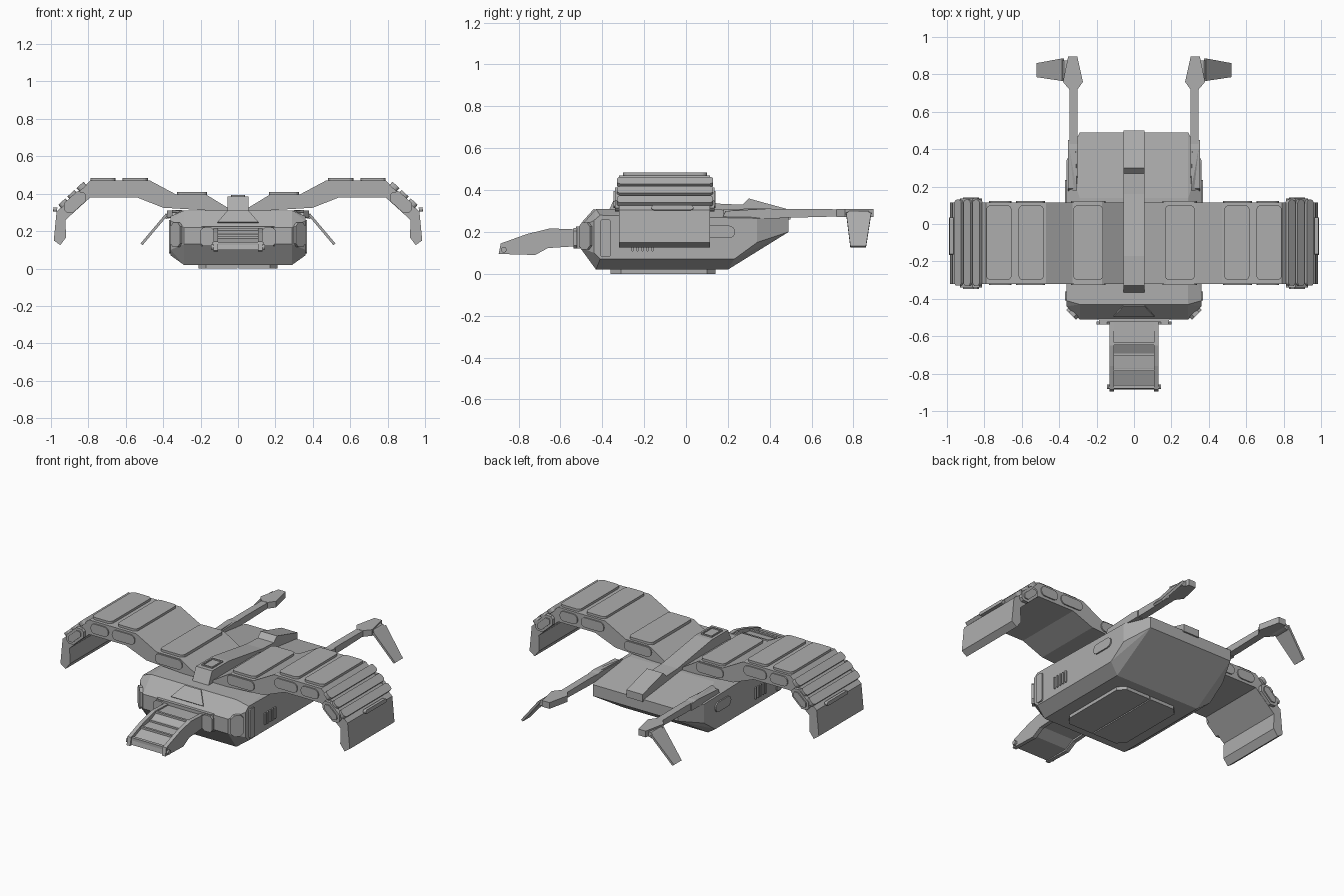
import bpy, bmesh, math
from mathutils import Vector

cube = bpy.data.objects.get("Cube")
if cube:
    bpy.data.objects.remove(cube)

grey = bpy.data.materials.new("plain_grey")
grey.use_nodes = True
grey.diffuse_color = (0.42, 0.42, 0.42, 1)
grey.node_tree.nodes["Principled BSDF"].inputs["Base Color"].default_value = (0.42, 0.42, 0.42, 1)

X, Y, Z = Vector((1, 0, 0)), Vector((0, 1, 0)), Vector((0, 0, 1))


def finish(name, bm, mirror=False, bevel=0):
    bmesh.ops.recalc_face_normals(bm, faces=bm.faces)
    mesh = bpy.data.meshes.new(name)
    bm.to_mesh(mesh)
    bm.free()
    mesh.materials.append(grey)
    ob = bpy.data.objects.new(name, mesh)
    bpy.context.collection.objects.link(ob)
    if bevel:
        mod = ob.modifiers.new("bevel", 'BEVEL')
        mod.width, mod.segments = bevel, 1
    if mirror:
        ob.modifiers.new("mirror", 'MIRROR')
    return ob


def extrude(name, points, depth, mirror=False, bevel=0):
    """Close a loop of 3D points and sweep it along a vector."""
    bm = bmesh.new()
    face = bm.faces.new([bm.verts.new(p) for p in points])
    moved = bmesh.ops.extrude_face_region(bm, geom=[face], use_keep_orig=True)
    for v in moved["geom"]:
        if isinstance(v, bmesh.types.BMVert):
            v.co += depth
    return finish(name, bm, mirror, bevel)


def side_prism(name, profile, x0, x1, mirror=False, bevel=0):
    return extrude(name, [Vector((x0, y, z)) for y, z in profile], X * (x1 - x0), mirror, bevel)


def front_prism(name, profile, y0, y1, mirror=False, bevel=0):
    return extrude(name, [Vector((x, y0, z)) for x, z in profile], Y * (y1 - y0), mirror, bevel)


def plan_prism(name, profile, z0, z1, mirror=False, bevel=0):
    return extrude(name, [Vector((x, y, z0)) for x, y in profile], Z * (z1 - z0), mirror, bevel)


def rect(a0, b0, a1, b1):
    return [(a0, b0), (a1, b0), (a1, b1), (a0, b1)]


def plate(name, centre, u, v, w, h, r, t, mirror=True, steps=4):
    """Rounded rectangle standing t proud of the surface spanned by u and v."""
    u, v = u.normalized(), v.normalized()
    n = u.cross(v)
    pts = []
    for k, (sx, sy) in enumerate([(1, 1), (-1, 1), (-1, -1), (1, -1)]):
        for i in range(steps + 1):
            a = math.pi / 2 * (k + i / steps)
            pts.append(Vector(centre) - n * 0.005
                       + u * (sx * (w / 2 - r) + r * math.cos(a))
                       + v * (sy * (h / 2 - r) + r * math.sin(a)))
    return extrude(name, pts, n * (t + 0.005), mirror)


# Main hull: faceted body with chamfered nose, shoulders and upswept tail
bm = bmesh.new()
half = [(.29, -.43, .31), (.29, .14, .31), (.29, .49, .27), (.29, .49, .2),
        (.36, -.44, .255), (.36, .34, .265), (.36, -.44, .10), (.36, .23, .07),
        (.36, .34, .15), (.29, -.51, .22), (.29, -.51, .13),
        (.29, -.43, .02), (.29, .2, .02), (.36, -.41, .07), (.36, -.41, .28)]
for p in half:
    for s in (1, -1):
        bm.verts.new((s * p[0], p[1], p[2]))
bmesh.ops.convex_hull(bm, input=bm.verts)
bmesh.ops.dissolve_limit(bm, angle_limit=0.05, verts=bm.verts, edges=bm.edges)
finish("hull", bm)

# Belly doors
plan_prism("belly_door", [(.004, -.36), (.17, -.36), (.21, -.31), (.21, .10), (.17, .14), (.004, .14)],
           0, .03, True)

# Nose hatch, corner armour pads and side details
slope = Vector((0, .08, .09)).normalized()
hatch = [Vector((x, -.51, .22)) + slope * d for x, d in [(-.11, .03), (.11, .03), (.055, .115), (-.055, .115)]]
extrude("nose_hatch", hatch, X.cross(slope) * .008)
plate("corner_pad", (.325, -.475, .18), Vector((.07, .07, 0)), Z, .075, .13, .02, .015, steps=1)
plate("cheek_panel", (.36, -.385, .17), Y, Z, .05, .18, .012, .008)
plate("side_capsule", (.36, .16, .2), Y, Z, .15, .06, .03, .008)
for i in range(5):
    plate("side_vent", (.36, -.255 + i * .024, .145), Y, Z, .012, .075, .004, .008, steps=1)

# Dorsal spine with a raised front block and rear step
side_prism("spine", [(-.37, .30), (-.33, .385), (-.17, .385), (.16, .335), (.27, .33), (.30, .36),
                     (.39, .335), (.5, .305), (.5, .26), (-.30, .28)], -.055, .055)
for x in (-.034, .034):
    plate("spine_window_side", (x, -.25, .385), X, Y, .008, .1, .002, .007, False, 1)
for y in (-.3, -.2):
    plate("spine_window_end", (0, y, .385), X, Y, .076, .008, .002, .007, False, 1)

# Gull wings, bent down at the tips
wing = [(0, .325), (.055, .325), (.17, .395), (.33, .395), (.47, .47), (.79, .47), (.97, .305),
        (.985, .15), (.95, .125), (.92, .165), (.922, .26), (.79, .38), (.54, .38), (.40, .325),
        (.15, .31), (0, .31)]
front_prism("wing", wing, -.32, .115, True)

# Wing top panels
for x, z, w in [(.245, .395, .16), (.55, .47, .135), (.722, .47, .135)]:
    plate("wing_panel", (x, -.1, z), X, Y, w, .4, .025, .014)

# Capsule plates on both wing edges
for x, z, w in [(.245, .36, .185), (.553, .427, .155), (.715, .427, .12)]:
    plate("wing_front_capsule", (x, -.32, z), X, Z, w, .06, .028, .007)
    plate("wing_rear_capsule", (x, .115, z), -X, Z, w, .06, .028, .007)

# Angled wing shoulder: ribs on top, end blocks front and back, slim slot below
up = Vector((-.18, 0, .165))
for f in (.13, .4, .67):
    c = Vector((.97, -.1, .305)) + up * (f + .1)
    rib = plate("wing_rib", c, Y, up, .46, .05, .018, .02)
top = up.normalized()
for name, y, u in [("shoulder_block_front", -.32, -top), ("shoulder_block_rear", .115, top)]:
    v = Vector((.165, 0, .18))
    plate(name, (.872, y, .355), u, v, .14, .07, .025, .02, steps=1)
    plate(name + "_cap", (.872, y + (-.02 if y < 0 else .02), .355), u, v, .105, .042, .016, .007, steps=1)
plate("wing_slot", (.972, -.065, .315), Y, Vector((-.02, 0, .16)), .2, .022, .01, .016)

# Neck collar and its pads
plan_prism("neck_collar", [(-.2, -.5), (-.18, -.525), (.18, -.525), (.2, -.5)], .12, .225)
plate("collar_pad", (.165, -.525, .17), X, Z, .07, .1, .015, .012, steps=1)

# Forward cabin: drooping stepped body, side rails and tip
side_prism("cabin", [(-.51, .205), (-.64, .207), (-.70, .175), (-.77, .168), (-.88, .125),
                     (-.885, .1), (-.72, .1), (-.66, .135), (-.51, .14)], -.12, .12)
side_prism("cabin_rail", [(-.52, .212), (-.65, .217), (-.76, .19), (-.885, .145), (-.895, .095),
                          (-.72, .09), (-.66, .123), (-.52, .132)], .108, .132, True)
for y, z in [(-.64, .209), (-.70, .179), (-.78, .168)]:
    side_prism("cabin_cross_bar", rect(y - .007, z - .012, y + .007, z + .006), -.12, .12)
side_prism("tip_bar", rect(-.88, .1, -.86, .142), -.135, .135)
plate("tip_pivot", (.132, -.87, .115), Y, Z, .026, .026, .012, .013)

# Tail booms: root fairing, arm and faceted head
side_prism("boom_fairing", [(.17, .26), (.19, .30), (.40, .312), (.45, .305), (.45, .265)], .30, .352, True)
bm = bmesh.new()
for p in [(.305, .18, .31), (.352, .18, .28), (.305, .18, .28), (.312, .40, .312), (.345, .40, .312),
          (.305, .45, .27), (.35, .45, .27)]:
    bm.verts.new(p)
bmesh.ops.convex_hull(bm, input=bm.verts)
finish("boom_wedge", bm, True)
side_prism("boom_arm", [(.3, .27), (.3, .305), (.5, .31), (.76, .308), (.76, .275), (.5, .268)], .302, .346, True)
plan_prism("boom_head", [(.302, .72), (.346, .72), (.38, .76), (.352, .895), (.303, .895), (.273, .76)],
           .272, .31, True)

# Splayed tail fins and hinges
fin_dir = Vector((.135, 0, -.16))
hinge = Vector((.375, 0, .285))
fin = [hinge + Y * y + fin_dir * f for y, f in [(.765, 0), (.885, 0), (.86, 1), (.785, 1)]]
extrude("tail_fin", fin, Vector((.011, 0, .009)), True)
front_prism("fin_hinge", [(.335, .278), (.335, .3), (.375, .3), (.395, .28), (.385, .265), (.37, .268)],
            .775, .875, True)
